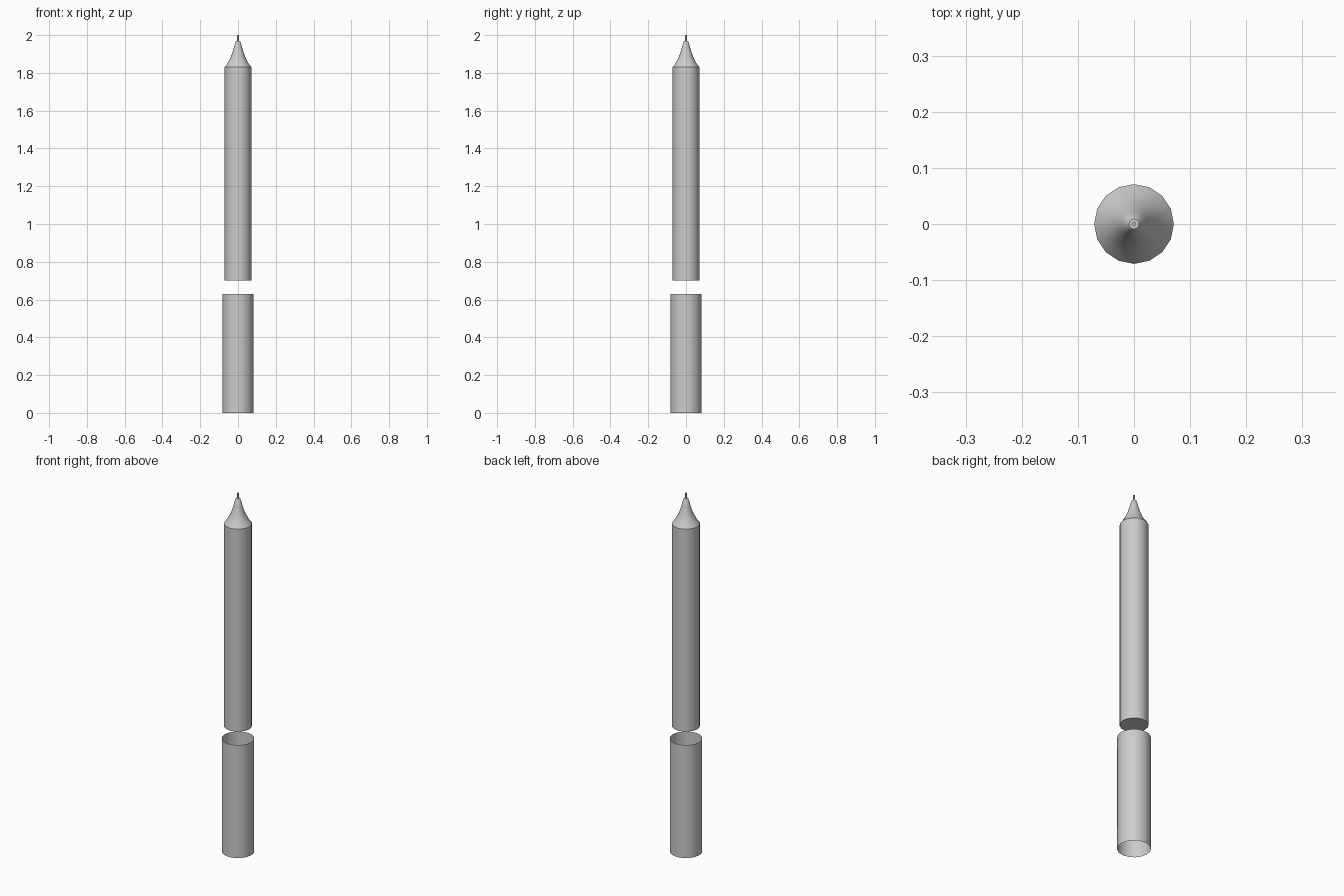
import bpy
import bmesh
import math

SIDES = 16

cube = bpy.data.objects.get("Cube")
if cube:
    bpy.data.objects.remove(cube, do_unlink=True)

# Single plain grey for every part
grey = bpy.data.materials.new("plain_grey")
grey.use_nodes = True
colour = (0.6, 0.6, 0.6, 1)
grey.diffuse_color = colour
grey.node_tree.nodes["Principled BSDF"].inputs["Base Color"].default_value = colour


def lathe(name, profile, sides=SIDES, cap_bottom=False, cap_top=False):
    """Turn a (radius, height) profile, listed upwards, around the z axis."""
    bm = bmesh.new()
    rings = []
    for r, z in profile:
        angles = [math.tau * i / sides for i in range(sides)]
        rings.append([bm.verts.new((r * math.cos(a), r * math.sin(a), z)) for a in angles])
    for low, high in zip(rings, rings[1:]):
        for i in range(sides):
            j = (i + 1) % sides
            bm.faces.new((low[i], low[j], high[j], high[i]))
    if cap_bottom:
        bm.faces.new(rings[0][::-1])
    if cap_top:
        bm.faces.new(rings[-1])
    mesh = bpy.data.meshes.new(name)
    bm.to_mesh(mesh)
    bm.free()
    mesh.materials.append(grey)
    obj = bpy.data.objects.new(name, mesh)
    bpy.context.collection.objects.link(obj)
    bpy.ops.object.select_all(action="DESELECT")
    obj.select_set(True)
    bpy.context.view_layer.objects.active = obj
    bpy.ops.object.shade_smooth_by_angle(angle=math.radians(30))
    return obj


# Thin open sleeve below the candle
lathe("sleeve", [(0.083, 0), (0.083, 0.63)])

# Candle body with its concave tapered tip
lathe("candle", [(0.071, 0.70), (0.071, 1.83), (0.056, 1.85), (0.043, 1.874),
                 (0.032, 1.90), (0.023, 1.93), (0.014, 1.963), (0.009, 1.97)],
      cap_bottom=True, cap_top=True)

# Wick
lathe("wick", [(0.004, 1.96), (0.004, 2.0)], sides=8, cap_top=True)
